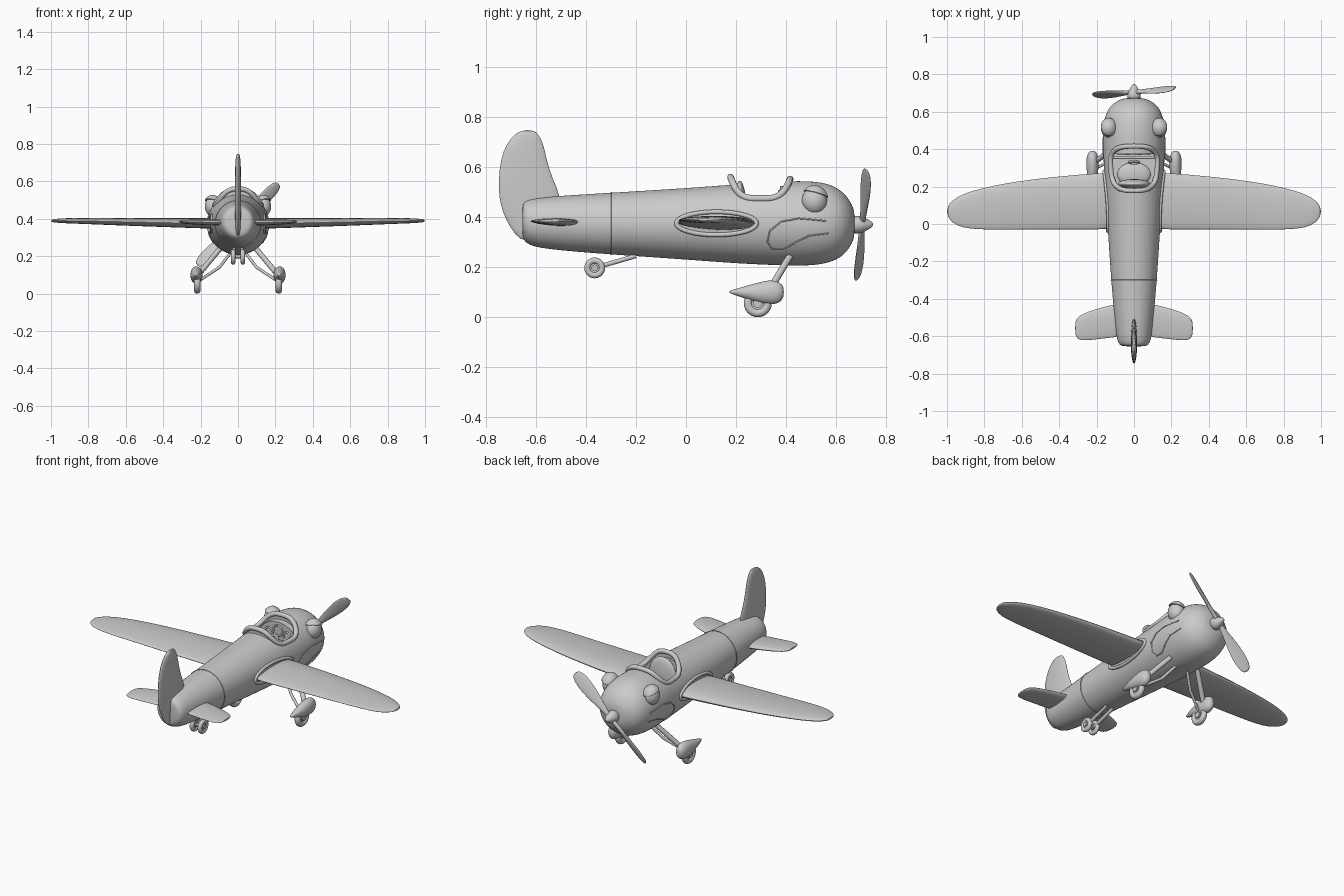
import bpy, bmesh, math
from mathutils import Vector as V

if "Cube" in bpy.data.objects:
    bpy.data.objects.remove(bpy.data.objects["Cube"])

def finish(name, bm, subsurf=0):
    bmesh.ops.recalc_face_normals(bm, faces=bm.faces)
    me = bpy.data.meshes.new(name)
    bm.to_mesh(me)
    bm.free()
    ob = bpy.data.objects.new(name, me)
    bpy.context.collection.objects.link(ob)
    if subsurf:
        ob.modifiers.new("smooth", 'SUBSURF').levels = subsurf
        ob.modifiers["smooth"].render_levels = subsurf
    return ob

def ring(c, u, v, n=24, taper=0.0):
    c, u, v = V(c), V(u), V(v)
    out = []
    for i in range(n):
        a = 2 * math.pi * i / n
        out.append(c + u * math.cos(a) + v * math.sin(a) * (1 - taper + taper * math.cos(a)))
    return out

def loft(name, rings, subsurf=1, caps=(True, True)):
    bm = bmesh.new()
    vs = [[bm.verts.new(p) for p in r] for r in rings]
    n = len(vs[0])
    for a, b in zip(vs, vs[1:]):
        for i in range(n):
            bm.faces.new((a[i], a[(i + 1) % n], b[(i + 1) % n], b[i]))
    if caps[0]:
        bm.faces.new(vs[0])
    if caps[1]:
        bm.faces.new(vs[-1])
    return finish(name, bm, subsurf)

def tube(name, pts, r, cyclic=False):
    cu = bpy.data.curves.new(name, 'CURVE')
    cu.dimensions = '3D'
    cu.bevel_depth = r
    cu.bevel_resolution = 4
    cu.use_fill_caps = True
    sp = cu.splines.new('POLY')
    sp.points.add(len(pts) - 1)
    for p, q in zip(sp.points, pts):
        p.co = (*q, 1)
    sp.use_cyclic_u = cyclic
    ob = bpy.data.objects.new(name, cu)
    bpy.context.collection.objects.link(ob)
    return ob

def sphere(name, loc, scale):
    bpy.ops.mesh.primitive_uv_sphere_add(segments=32, ring_count=20, location=loc)
    ob = bpy.context.object
    ob.name, ob.scale = name, scale
    return ob

def wheel(name, x, y, z, major, minor):
    rot = (0, math.pi / 2, 0)
    bpy.ops.mesh.primitive_torus_add(location=(x, y, z), rotation=rot, major_radius=major,
                                     minor_radius=minor, major_segments=36, minor_segments=16)
    bpy.context.object.name = name + "_tyre"
    for part, r, d in (("_rim", major, minor), ("_hub", major * .45, minor * 2)):
        bpy.ops.mesh.primitive_cylinder_add(vertices=28, radius=r, depth=d, location=(x, y, z), rotation=rot)
        bpy.context.object.name = name + part

# fuselage: y, bottom z, top z, half width
body = [(-.655, .325, .45, .06), (-.645, .30, .465, .08), (-.61, .28, .476, .094), (-.5, .266, .486, .105),
        (-.3, .25, .498, .123), (0, .23, .516, .142), (.2, .214, .532, .156), (.4, .205, .545, .166),
        (.5, .205, .545, .166), (.57, .216, .535, .157), (.625, .24, .506, .135), (.66, .285, .46, .09),
        (.675, .325, .42, .045)]

def section(y):
    for a, b in zip(body, body[1:]):
        if a[0] <= y <= b[0]:
            t = (y - a[0]) / (b[0] - a[0])
            lo, hi, w = (a[k] + t * (b[k] - a[k]) for k in (1, 2, 3))
            return (lo + hi) / 2, (hi - lo) / 2, w

def surf(y, z):
    zc, rz, w = section(y)
    return w * math.sqrt(max(0, 1 - ((z - zc) / rz) ** 2))

fuselage = loft("fuselage", [ring((0, y, (a + b) / 2), (w, 0, 0), (0, 0, (b - a) / 2), 32)
                             for y, a, b, w in body], 2)

# cockpit opening, tub and padded rim
def outline(zf, k=1.0, n=64):
    pts = []
    for i in range(n):
        a = 2 * math.pi * i / n
        c, s = math.cos(a), math.sin(a)
        sx, sy = math.copysign(abs(c) ** .65, c), math.copysign(abs(s) ** .65, s)
        pts.append(V((k * sx * (.124 + .009 * sy), .297 + k * .119 * sy, zf(abs(sy), sy))))
    return pts

rim_z = lambda s, sy: .474 + (.086 if sy < 0 else .078) * s ** 4
flat = lambda z: (lambda s, sy: z)
cutter = loft("cockpit_cutter", [outline(flat(.31), .98), outline(flat(.8), .98)], 0)
mod = fuselage.modifiers.new("cockpit", 'BOOLEAN')
mod.object, mod.operation, mod.solver = cutter, 'DIFFERENCE', 'EXACT'
bpy.context.view_layer.objects.active = fuselage
for m in ("smooth", "cockpit"):
    bpy.ops.object.modifier_apply(modifier=m)
bpy.data.objects.remove(cutter)
loft("cockpit_tub", [outline(flat(.315)), outline(flat(.40)), outline(rim_z)], 0, (True, False))
tube("cockpit_rim", outline(rim_z), .0135, True)

# seat, dashboard and control stick
sphere("seat_back", (0, .215, .44), (.088, .025, .105))
sphere("seat_cushion", (0, .265, .345), (.09, .065, .03))
loft("dashboard", [ring((0, y, .44), (.115, 0, 0), (0, 0, .085), 40) for y in (.375, .41)], 0)
tube("dashboard_bar", [(-.115, .355, .425), (.115, .355, .425)], .008)
for x, z, r in ((-.06, .455, .024), (0, .475, .03), (.06, .455, .024)):
    bpy.ops.mesh.primitive_torus_add(location=(x, .373, z), rotation=(math.pi / 2, 0, 0),
                                     major_radius=r, minor_radius=.005)
    bpy.context.object.name = "gauge"
tube("control_stick", [(0, .335, .32), (0, .33, .43)], .007)
tube("control_handle", ring((0, .33, .445), (.028, 0, 0), (0, .006, .018), 24), .006, True)

# fin: z, rear y, front y, half thickness
fin = [(.30, -.66, -.56, .012), (.36, -.705, -.55, .015), (.42, -.734, -.52, .016), (.48, -.749, -.495, .017),
       (.55, -.75, -.532, .017), (.63, -.742, -.557, .016), (.69, -.72, -.568, .015), (.73, -.688, -.588, .012),
       (.748, -.655, -.608, .008)]
loft("tail_fin", [ring((0, (a + b) / 2, z), (0, (b - a) / 2, 0), (t, 0, 0)) for z, a, b, t in fin])

# wings and tailplanes: x, trailing y, leading y, half thickness, z
wing = [(.08, -.03, .28, .035, .375), (.17, -.03, .275, .034, .376), (.4, -.03, .257, .029, .38),
        (.65, -.03, .227, .024, .385), (.82, -.031, .192, .02, .389), (.92, -.022, .16, .017, .39),
        (.975, .008, .125, .013, .39), (1.0, .045, .09, .007, .39)]
plane = [(.05, -.6, -.42, .019, .38), (.11, -.607, -.43, .019, .38), (.2, -.617, -.452, .017, .382),
         (.27, -.625, -.478, .014, .384), (.303, -.617, -.498, .011, .385), (.315, -.59, -.525, .006, .385)]
spat = [(.17, .101, .004, .004), (.215, .1, .02, .018), (.275, .098, .031, .037), (.33, .1, .034, .05),
        (.366, .098, .03, .046), (.385, .1, .02, .031), (.391, .1, .009, .014)]
cheek = [(.56, .385), (.45, .395), (.38, .382), (.335, .345), (.325, .3), (.345, .272), (.39, .272),
         (.44, .3), (.49, .325), (.57, .335)]

for s, side in ((1, "right_"), (-1, "left_")):
    for nm, rows in (("wing", wing), ("tailplane", plane)):
        loft(side + nm, [ring((s * x, (a + b) / 2, z), (0, (b - a) / 2, 0), (0, 0, t), 24, .2)
                         for x, a, b, t, z in rows])
    # wing root collar and cowling crease
    collar = ring((0, .122, .375), (0, .16, 0), (0, 0, .046), 48)
    tube(side + "wing_collar", [(s * surf(p.y, p.z), p.y, p.z) for p in collar], .009, True)
    tube(side + "cheek_crease", [(s * surf(y, z), y, z) for y, z in cheek], .003)
    # round nose lamp with a hood
    sphere(side + "lamp", (s * .135, .513, .466), (.042, .05, .054))
    bm = bmesh.new()
    bmesh.ops.create_uvsphere(bm, u_segments=32, v_segments=20, radius=1)
    bmesh.ops.bisect_plane(bm, geom=bm.verts[:] + bm.edges[:] + bm.faces[:], plane_co=(0, 0, .45),
                           plane_no=(-s * .15, .25, 1), clear_inner=True)
    bmesh.ops.scale(bm, vec=(.05, .056, .061), verts=bm.verts)
    bmesh.ops.translate(bm, vec=(s * .136, .513, .467), verts=bm.verts)
    hood = finish(side + "lamp_hood", bm)
    hood.modifiers.new("thickness", 'SOLIDIFY').thickness = .006
    # main landing gear
    wheel(side + "wheel", s * .218, .287, .056, .039, .017)
    loft(side + "wheel_spat", [ring((s * .222, y, z), (rx, 0, 0), (0, 0, rz)) for y, z, rx, rz in spat])
    tube(side + "gear_strut", [(s * .08, .425, .26), (s * .205, .335, .11)], .014)
    tube(side + "gear_brace", [(s * .035, .40, .225), (s * .1, .35, .14), (s * .2, .30, .075)], .008)
    # twin tail wheel
    wheel(side + "tail_wheel", s * .026, -.365, .197, .029, .0125)
    tube(side + "tail_wheel_strut", [(s * .022, -.365, .197), (s * .022, -.2, .245)], .009)

tube("tail_axle", [(-.03, -.365, .197), (.03, -.365, .197)], .008)
zc, rz, w = section(-.3)
tube("fuselage_seam", ring((0, -.3, zc), (w, 0, 0), (0, 0, rz), 64), .002, True)

# spinner and two pitched propeller blades
loft("spinner", [ring((0, y, .37), (r, 0, 0), (0, 0, r)) for y, r in
                 ((.66, .036), (.69, .036), (.71, .031), (.735, .016), (.748, .007))])
blade = [(0, .012, .012), (.05, .014, .011), (.11, .026, .009), (.19, .037, .008), (.25, .038, .007),
         (.29, .029, .006), (.308, .014, .004)]
q = math.sqrt(.5)
for s in (1, -1):
    d = V((q * s, .06 * s, q * s))
    u = V((q * .87 * s, .5, -q * .87 * s))
    v = d.cross(u).normalized()
    loft("propeller_blade", [ring(V((0, .705, .37)) + d * r, u * a, v * t, 20) for r, a, t in blade])

# smooth shading with crisp edges
bpy.ops.object.select_all(action='DESELECT')
for ob in bpy.context.scene.objects:
    if ob.type == 'MESH':
        ob.select_set(True)
        bpy.context.view_layer.objects.active = ob
bpy.ops.object.shade_smooth_by_angle(angle=math.radians(40))
